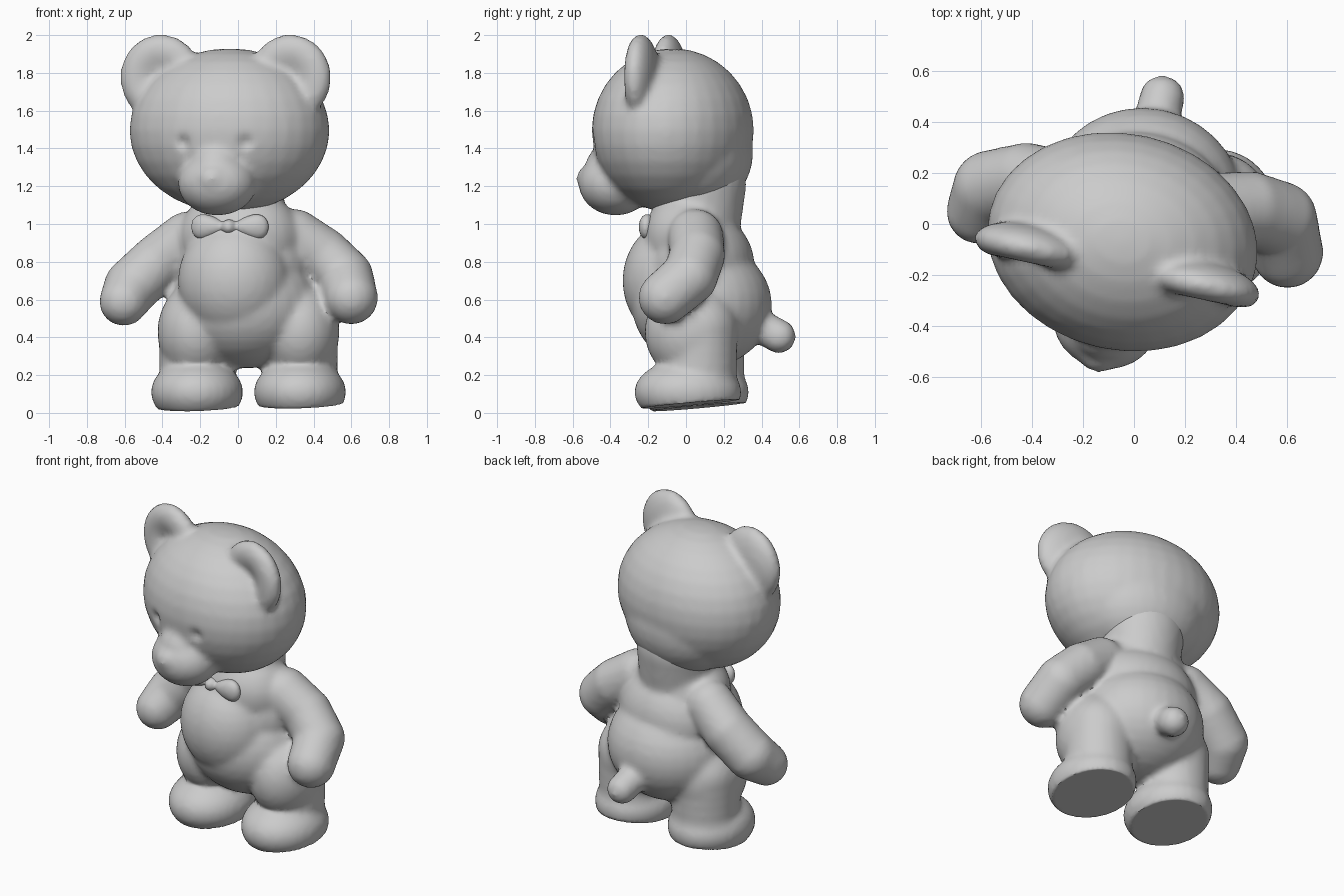
import bpy, bmesh, math
from mathutils import Matrix, Vector

cube = bpy.data.objects.get("Cube")
if cube:
    bpy.data.objects.remove(cube, do_unlink=True)

grey = bpy.data.materials.new("soft_grey")
grey.use_nodes = True
GREY = (0.6, 0.6, 0.6, 1)
grey.diffuse_color = GREY
grey.node_tree.nodes["Principled BSDF"].inputs["Base Color"].default_value = GREY

YAW = Matrix.Rotation(math.radians(-12), 4, 'Z')
HEAD = Matrix.Translation((-0.045, -0.07, 1.49)) @ YAW


def blob(bm, center, radii, frame=Matrix(), turn=Matrix(), shape=None):
    """Add an ellipsoid; shape may adjust its unit-sphere points first."""
    verts = bmesh.ops.create_uvsphere(bm, u_segments=32, v_segments=16, radius=1)["verts"]
    place = frame @ Matrix.Translation(center) @ turn @ Matrix.Diagonal((*radii, 1))
    for v in verts:
        v.co = place @ (shape(v.co) if shape else v.co)


def limb(bm, points, steps=4):
    """Add a chain of balls through (x, y, z, radius) points."""
    for a, b in zip(points, points[1:]):
        for i in range(steps):
            p = Vector(a).lerp(Vector(b), i / steps)
            blob(bm, p[:3], (p[3],) * 3)
    end = points[-1]
    blob(bm, end[:3], (end[3],) * 3)


def finish(bm, name, voxel=0.02, smooth=6):
    """Fuse the overlapping volumes into one soft skin."""
    mesh = bpy.data.meshes.new(name)
    bm.to_mesh(mesh)
    bm.free()
    mesh.materials.append(grey)
    obj = bpy.data.objects.new(name, mesh)
    bpy.context.collection.objects.link(obj)
    bpy.ops.object.select_all(action='DESELECT')
    obj.select_set(True)
    bpy.context.view_layer.objects.active = obj
    fuse = obj.modifiers.new("fuse", 'REMESH')
    fuse.mode = 'VOXEL'
    fuse.voxel_size = voxel
    soften = obj.modifiers.new("soften", 'SMOOTH')
    soften.factor = 0.5
    soften.iterations = smooth
    for mod in ("fuse", "soften"):
        bpy.ops.object.modifier_apply(modifier=mod)
    bpy.ops.object.shade_smooth_by_angle(angle=math.radians(50))
    return obj


# Body: hips, waist, chest, belly, neck
bm = bmesh.new()
blob(bm, (0.04, 0.085, 0.57), (0.39, 0.37, 0.335), turn=YAW)
blob(bm, (0.03, 0.075, 0.78), (0.355, 0.285, 0.29), turn=YAW)
blob(bm, (0.01, 0.03, 0.93), (0.33, 0.25, 0.26), turn=YAW)
blob(bm, (-0.02, -0.07, 0.70), (0.30, 0.265, 0.315), turn=YAW)
limb(bm, [(0.01, 0.06, 1.0, 0.23), (0, 0.07, 1.21, 0.25)])

# Tail
limb(bm, [(0.085, 0.39, 0.46, 0.09), (0.11, 0.492, 0.405, 0.09)])

# Legs and feet
for x, y in ((-0.217, 0.07), (0.328, 0.03)):
    blob(bm, (x, y, 0.43), (0.21, 0.25, 0.26))
    limb(bm, [(x, y + 0.04, 0.45, 0.205), (x, y + 0.04, 0.20, 0.2)])
    blob(bm, (x, y - 0.02, 0.11), (0.245, 0.285, 0.175))

# Arms
limb(bm, [(0.30, 0.05, 0.93, 0.15), (0.45, 0.06, 0.835, 0.148),
          (0.57, 0.02, 0.72, 0.148), (0.60, -0.11, 0.61, 0.142)])
limb(bm, [(-0.27, 0.14, 0.92, 0.145), (-0.42, 0.17, 0.80, 0.15),
          (-0.56, 0.14, 0.67, 0.15), (-0.605, 0.05, 0.59, 0.13)])
body = finish(bm, "body")

# Flat tilted soles
for v in body.data.vertices:
    v.co.z = max(v.co.z, 0.033 + 0.035 * v.co.x + 0.09 * v.co.y)
bpy.ops.object.shade_smooth_by_angle(angle=math.radians(50))


# Head: skull, back of skull, muzzle, bridge, nose, cupped ears
def cupped(p):
    r = math.hypot(p.x, p.z)
    if p.y < 0:
        return Vector((p.x, p.y + 0.8 * math.exp(-(r / 0.5) ** 2), p.z))
    return p


bm = bmesh.new()
blob(bm, (0, 0, 0.005), (0.535, 0.425, 0.435), HEAD)
blob(bm, (0, 0.12, -0.11), (0.39, 0.305, 0.32), HEAD)
blob(bm, (0, -0.31, -0.275), (0.21, 0.195, 0.17), HEAD)
blob(bm, (0, -0.34, -0.19), (0.14, 0.13, 0.125), HEAD)
blob(bm, (0, -0.455, -0.25), (0.08, 0.065, 0.07), HEAD)
for side in (-1, 1):
    blob(bm, (side * 0.35, -0.10, 0.285), (0.222, 0.095, 0.23), HEAD, shape=cupped)
head = finish(bm, "head")

# Eye dimples pressed into the head
eyes = [HEAD @ Vector((side * 0.17, -0.40, -0.06)) for side in (-1, 1)]
inward = YAW @ Vector((0, 1, 0))
for v in head.data.vertices:
    for eye in eyes:
        v.co += inward * 0.025 * math.exp(-((v.co - eye).length / 0.035) ** 2)


# Bow tie: two flared lobes and a knot
def flared(sign):
    return lambda p: Vector((p.x, p.y, p.z * (0.8 + 0.45 * sign * p.x)))


BOW = Matrix.Translation((-0.045, -0.185, 0.985)) @ YAW
bm = bmesh.new()
for side in (-1, 1):
    blob(bm, (side * 0.105, 0.01, 0), (0.105, 0.05, 0.075), BOW, shape=flared(side))
blob(bm, (0, -0.01, 0), (0.04, 0.05, 0.04), BOW)
finish(bm, "bow_tie", voxel=0.01, smooth=3)
